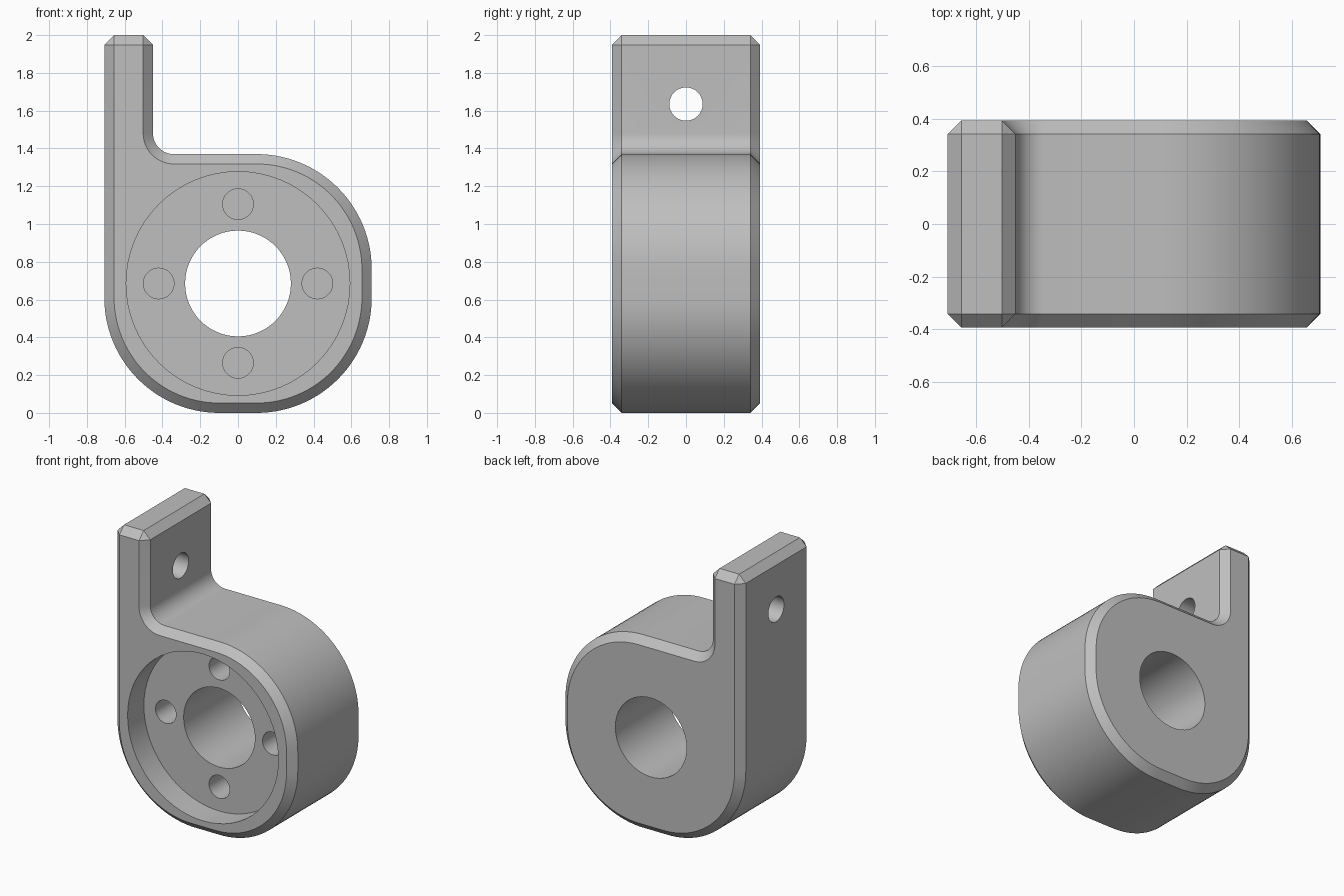
import bpy, bmesh
from math import sin, cos, pi, radians
from mathutils import Matrix, Vector

if "Cube" in bpy.data.objects:
    bpy.data.objects.remove(bpy.data.objects["Cube"], do_unlink=True)

HALF_X, HALF_Y = 0.708, 0.393      # half width and half depth
BODY_TOP, ARM_TOP = 1.37, 2.0
ARM_X = -0.45                      # inner face of the arm
ROUND, FILLET, CHAMFER = 0.61, 0.11, 0.052
MID_Z = BODY_TOP / 2

grey = bpy.data.materials.new("machined grey")
grey.use_nodes = True
colour = (0.52, 0.52, 0.52, 1)
grey.diffuse_color = colour
grey.node_tree.nodes["Principled BSDF"].inputs["Base Color"].default_value = colour


def arc(cx, cz, r, start, end, steps):
    angles = [radians(start + (end - start) * i / steps) for i in range(steps + 1)]
    return [(cx + r * cos(a), cz + r * sin(a)) for a in angles]


def make_object(name, bm):
    bmesh.ops.recalc_face_normals(bm, faces=bm.faces)
    mesh = bpy.data.meshes.new(name)
    bm.to_mesh(mesh)
    bm.free()
    mesh.materials.append(grey)
    obj = bpy.data.objects.new(name, mesh)
    bpy.context.collection.objects.link(obj)
    return obj


def cylinder_cutter(name, centre, radius, length, axis):
    bm = bmesh.new()
    turn = Vector(axis).to_track_quat('Z', 'Y').to_matrix().to_4x4()
    bmesh.ops.create_cone(bm, cap_ends=True, segments=64, radius1=radius,
                          radius2=radius, depth=length,
                          matrix=Matrix.Translation(centre) @ turn)
    obj = make_object(name, bm)
    obj.hide_render = True
    return obj


# Body and arm: one outline in the xz plane, extruded along y
side = HALF_X - ROUND
outline = (arc(-side, ROUND, ROUND, 180, 270, 28)
           + arc(side, ROUND, ROUND, 270, 360, 28)
           + arc(side, BODY_TOP - ROUND, ROUND, 0, 90, 28)
           + arc(ARM_X + FILLET, BODY_TOP + FILLET, FILLET, 270, 180, 12)
           + [(ARM_X, ARM_TOP), (-HALF_X, ARM_TOP)])
bm = bmesh.new()
front = bm.faces.new([bm.verts.new((x, -HALF_Y, z)) for x, z in outline])
new = bmesh.ops.extrude_face_region(bm, geom=[front], use_keep_orig=True)["geom"]
bmesh.ops.translate(bm, vec=(0, 2 * HALF_Y, 0),
                    verts=[v for v in new if isinstance(v, bmesh.types.BMVert)])
bmesh.ops.recalc_face_normals(bm, faces=bm.faces)

# Chamfer on every sharp edge
sharp = [e for e in bm.edges if e.calc_face_angle(0) > radians(40)]
bmesh.ops.bevel(bm, geom=sharp, offset=CHAMFER, offset_type='OFFSET', segments=1,
                profile=0.5, affect='EDGES', clamp_overlap=False)
clamp = make_object("clamp_bracket", bm)

# Recess, bore, bolt holes and arm hole
RECESS = 0.183
floor_y = -HALF_Y + RECESS
cutters = [
    cylinder_cutter("recess_cutter", (0, -HALF_Y, MID_Z), 0.592, 2 * RECESS, (0, 1, 0)),
    cylinder_cutter("bore_cutter", (0, 0, MID_Z), 0.28, 2, (0, 1, 0)),
    cylinder_cutter("arm_hole_cutter", (-0.58, 0, 1.635), 0.088, 0.5, (1, 0, 0)),
]
for i in range(4):
    a = i * pi / 2
    cutters.append(cylinder_cutter("bolt_hole_cutter",
                                   (0.42 * cos(a), floor_y, MID_Z + 0.42 * sin(a)),
                                   0.081, 0.6, (0, 1, 0)))

bpy.ops.object.select_all(action='DESELECT')
bpy.context.view_layer.objects.active = clamp
clamp.select_set(True)
for cutter in cutters:
    mod = clamp.modifiers.new(cutter.name, 'BOOLEAN')
    mod.operation, mod.solver, mod.object = 'DIFFERENCE', 'EXACT', cutter
    bpy.ops.object.modifier_apply(modifier=mod.name)
for cutter in cutters:
    bpy.data.objects.remove(cutter, do_unlink=True)

# Smooth curves, crisp chamfers
bpy.ops.object.shade_smooth_by_angle(angle=radians(30))
